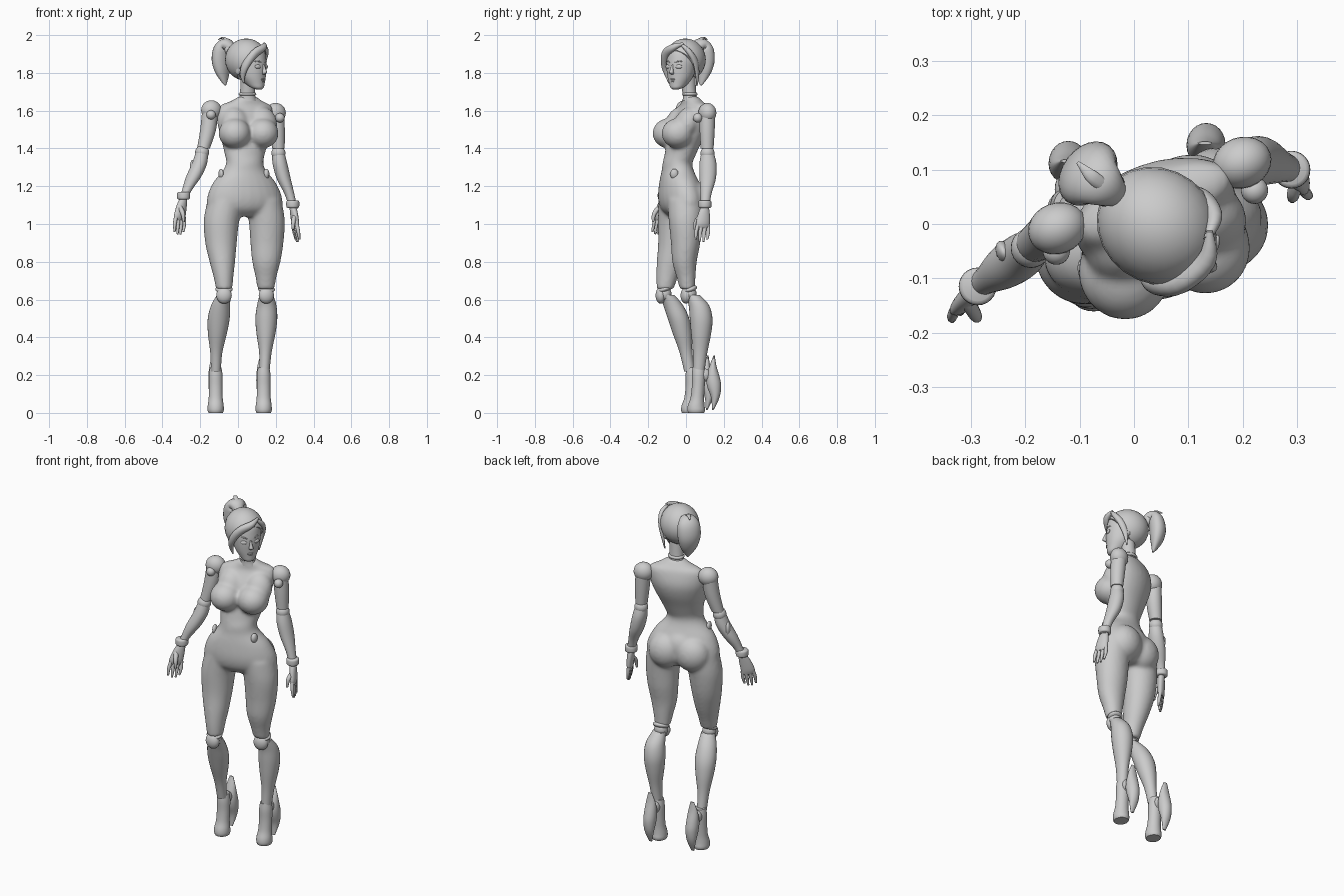
import bpy, bmesh, math
from mathutils import Vector, Matrix

grey = bpy.data.materials.new("plain grey")
grey.diffuse_color = (0.6, 0.6, 0.6, 1)
HEAD = Matrix.Translation((0.045, -0.005, 1.87)) @ Matrix.Rotation(math.radians(53), 4, 'Z')


def spline(rows, n=4):
    """Smoothly interpolate rows of numbers."""
    out = []
    for i in range(len(rows) - 1):
        p0, p1, p2, p3 = (rows[max(0, min(len(rows) - 1, i + k))] for k in (-1, 0, 1, 2))
        for s in range(n):
            t = s / n
            out.append([0.5 * (2 * b + (c - a) * t + (2 * a - 5 * b + 4 * c - d) * t * t
                               + (3 * b - a - 3 * c + d) * t ** 3)
                        for a, b, c, d in zip(p0, p1, p2, p3)])
    return out + [list(rows[-1])]


def loft(bm, rows, turn=0, along=False, sides=24):
    """Skin ellipses (x, y, z, half width, half depth); along tilts them to the path."""
    rows = spline(rows)
    pts = [Vector(r[:3]) for r in rows]
    rings = []
    for i, (x, y, z, a, b) in enumerate(rows):
        q = Matrix.Rotation(math.radians(turn), 3, 'Z')
        if along:
            t = pts[min(i + 1, len(pts) - 1)] - pts[max(i - 1, 0)]
            q = Vector((0, 0, -1)).rotation_difference(t).to_matrix() @ q
        ring = []
        for k in range(sides):
            w = 2 * math.pi * k / sides
            ring.append(bm.verts.new(pts[i] + q @ Vector((max(a, .001) * math.cos(w), max(b, .001) * math.sin(w), 0))))
        rings.append(ring)
    for r0, r1 in zip(rings, rings[1:]):
        for k in range(sides):
            j = (k + 1) % sides
            bm.faces.new((r0[k], r0[j], r1[j], r1[k]))
    bm.faces.new(rings[0])
    bm.faces.new(rings[-1])


def ball(bm, c, r, turn=0, tilt=0):
    r = r if isinstance(r, tuple) else (r, r, r)
    m = (Matrix.Translation(c) @ Matrix.Rotation(math.radians(turn), 4, 'Z')
         @ Matrix.Rotation(math.radians(tilt), 4, 'X') @ Matrix.Diagonal((*r, 1)))
    bmesh.ops.create_uvsphere(bm, u_segments=24, v_segments=14, radius=1, matrix=m)


def finish(bm, name, matrix=None, angle=50):
    bmesh.ops.recalc_face_normals(bm, faces=bm.faces)
    me = bpy.data.meshes.new(name)
    bm.to_mesh(me)
    bm.free()
    me.materials.append(grey)
    ob = bpy.data.objects.new(name, me)
    bpy.context.collection.objects.link(ob)
    if matrix:
        ob.matrix_world = matrix
    me.shade_smooth()
    me.set_sharp_from_angle(angle=math.radians(angle))
    return ob


def loft_part(name, rows, matrix=None, **kw):
    bm = bmesh.new()
    loft(bm, rows, **kw)
    return finish(bm, name, matrix)


def ball_part(name, c, r, turn=0, tilt=0, matrix=None):
    bm = bmesh.new()
    ball(bm, c, r, turn, tilt)
    return finish(bm, name, matrix)


# Body: torso, bust, buttocks and thighs fused into one skin
bm = bmesh.new()
loft(bm, [(.05, .025, 1.675, .048, .038), (.046, .032, 1.65, .09, .048), (.04, .038, 1.622, .148, .06),
          (.037, .022, 1.55, .155, .09), (.037, .006, 1.48, .14, .092), (.036, -.02, 1.4, .118, .082),
          (.036, -.043, 1.33, .1, .076)], turn=21)
loft(bm, [(.036, -.02, 1.4, .11, .075), (.036, -.044, 1.33, .1, .077), (.034, -.044, 1.285, .115, .082),
          (.034, -.036, 1.22, .17, .1), (.035, -.026, 1.14, .204, .114), (.035, -.025, 1.08, .195, .1),
          (.035, -.025, 1.04, .11, .06)], turn=15)
for x, y in ((-.018, -.09), (.13, -.042)):
    ball(bm, (x, y, 1.48), (.085, .088, .08), 21)
    ball(bm, (x + .004, y + .045, 1.535), (.075, .062, .09), 21, -25)
for x, y in ((-.052, .01), (.098, .045)):
    ball(bm, (x, y, 1.125), (.098, .083, .1), 15)
ball(bm, (.02, .02, 1.16), (.1, .07, .09), 15)
loft(bm, [(-.06, -.045, 1.13, .1, .1), (-.087, -.055, 1.02, .095, .094), (-.09, -.065, .9, .084, .083),
          (-.083, -.083, .8, .068, .072), (-.077, -.1, .72, .053, .058), (-.073, -.11, .655, .044, .045)])
loft(bm, [(.13, 0, 1.13, .1, .1), (.152, -.002, 1.02, .096, .09), (.153, -.002, .9, .088, .078),
          (.15, -.008, .8, .075, .065), (.148, 0, .72, .056, .051), (.148, .007, .655, .045, .04)])
body = finish(bm, "body", angle=180)
rm = body.modifiers.new("fuse", 'REMESH')
rm.mode, rm.voxel_size, rm.use_smooth_shade = 'VOXEL', .009, True
sm = body.modifiers.new("soften", 'SMOOTH')
sm.factor, sm.iterations = .5, 12

# Neck and collar ring
loft_part("neck", [(.05, .022, 1.65, .05, .04), (.05, .018, 1.69, .04, .036), (.055, .008, 1.78, .04, .042)])
ball_part("collar", (.05, .02, 1.688), (.047, .041, .016))

# Legs: knee, shin, boot and heel fin
CALVES = {
    "right": [(-.075, -.1, .625, .036, .038), (-.092, -.068, .57, .05, .052), (-.102, -.04, .5, .058, .057),
              (-.109, -.02, .42, .05, .05), (-.115, 0, .32, .032, .034), (-.117, .018, .22, .026, .028)],
    "left": [(.15, .035, .625, .036, .038), (.152, .068, .57, .051, .054), (.15, .08, .5, .058, .06),
             (.148, .08, .42, .05, .053), (.145, .075, .32, .033, .038), (.14, .068, .22, .027, .03)]}
for side, kx, ky, fx, fy, turn in (("right", -.074, -.113, -.118, .022, 0), ("left", .15, .02, .136, .055, 12)):
    loft_part(side + "_shin", CALVES[side])
    ball_part(side + "_knee", (kx, ky, .63), (.038, .036, .04))
    ball_part(side + "_kneecap", (kx, ky - .02, .622), (.041, .028, .044), turn)
    ball_part(side + "_knee_wing", (kx, ky, .655), (.046, .04, .018), turn, 20)
    loft_part(side + "_boot", [(fx, fy + .012, .24, .03, .032), (fx, fy + .012, .2, .036, .036),
                               (fx, fy + .01, .14, .036, .034), (fx, fy + .005, .08, .037, .036),
                               (fx, fy - .001, .04, .042, .044), (fx, fy - .001, .015, .043, .047),
                               (fx, fy - .001, 0, .038, .042)])
    ball_part(side + "_ankle", (fx - .002, fy + .042, .2), (.026, .035, .035))
    loft_part(side + "_heel_fin", [(fx - .005, fy + .094, .305, .012, .003), (fx - .005, fy + .088, .25, .028, .018),
                                   (fx - .004, fy + .088, .19, .035, .035), (fx - .003, fy + .094, .14, .035, .037),
                                   (fx - .003, fy + .1, .08, .027, .022), (fx - .003, fy + .087, .015, .01, .004)])

# Arms: shoulder, upper arm, elbow, forearm, cuff and hand
ARMS = {
    "right": dict(
        cap=(-.141, -.008, 1.602), knob=(-.143, -.05, 1.578), plate=(-.24, -.052, 1.3),
        upper=[(-.147, -.01, 1.61, .042, .042), (-.158, -.02, 1.5, .042, .042), (-.183, -.036, 1.4, .034, .034)],
        elbow=(-.19, -.044, 1.38),
        fore=[(-.19, -.045, 1.385, .032, .032), (-.204, -.057, 1.32, .04, .042), (-.235, -.078, 1.25, .04, .04),
              (-.27, -.102, 1.18, .026, .026), (-.29, -.116, 1.13, .022, .022)],
        cuff=(-.288, -.115, 1.15), palm=(-.308, -.14, 1.045), tip=(-.312, -.158, .938), spread=(-.014, -.012),
        thumb=(.02, -.035)),
    "left": dict(
        cap=(.199, .113, 1.588), knob=(.222, .062, 1.562), plate=(.245, .125, 1.3),
        upper=[(.2, .113, 1.6, .042, .042), (.208, .112, 1.5, .04, .04), (.214, .112, 1.4, .033, .034)],
        elbow=(.214, .114, 1.375),
        fore=[(.214, .114, 1.38, .032, .032), (.222, .116, 1.32, .039, .045), (.242, .115, 1.24, .037, .043),
              (.272, .106, 1.16, .026, .029), (.294, .1, 1.08, .021, .022)],
        cuff=(.29, .1, 1.105), palm=(.303, .09, 1.005), tip=(.315, .082, .898), spread=(.006, -.018),
        thumb=(-.012, -.045))}
for side, a in ARMS.items():
    ball_part(side + "_shoulder", a["cap"], (.055, .047, .053), 20)
    ball_part(side + "_shoulder_knob", a["knob"], .025)
    loft_part(side + "_upper_arm", a["upper"])
    ball_part(side + "_elbow", a["elbow"], .037)
    loft_part(side + "_forearm", a["fore"])
    ball_part(side + "_forearm_plate", a["plate"], (.014, .022, .04), 20)
    cx, cy, cz = a["cuff"]
    loft_part(side + "_cuff", [(cx, cy, cz + .02, .027, .027), (cx, cy, cz + .013, .034, .034),
                               (cx, cy, cz - .013, .034, .034), (cx, cy, cz - .02, .027, .027)])
    P, T, (sx, sy) = Vector(a["palm"]), Vector(a["tip"]), a["spread"]
    turn = math.degrees(math.atan2(sy, sx))
    loft_part(side + "_palm", [(cx, cy, cz - .01, .02, .018), (*((Vector(a["cuff"]) + P) / 2), .032, .019),
                               (*P, .038, .018), (*(P - Vector((0, 0, .025))), .034, .012)], turn=turn)
    for i in range(4):
        k = i - 1.5
        o = Vector((sx, sy, 0)) * k
        drop = Vector((0, 0, .02 - .012 * (1.5 - abs(k))))
        s, e = P + o + Vector((0, 0, -.01)), T + o * 1.1 + drop
        loft_part(f"{side}_finger_{i + 1}", [(*s, .0105, .0105), (*(s.lerp(e, .5) + o * .15), .0095, .0095),
                                            (*e, .005, .005)], along=True, sides=10)
    tx, ty = a["thumb"]
    loft_part(side + "_thumb", [(P.x, P.y, P.z + .045, .014, .014), (P.x + tx * .8, P.y + ty * .8, P.z + .01, .012, .012),
                                (P.x + tx, P.y + ty, P.z - .035, .006, .006)], along=True, sides=10)

# Oval hip plates
ball_part("right_hip_plate", (-.09, -.088, 1.265), (.013, .024, .027), 15)
ball_part("left_hip_plate", (.15, -.062, 1.265), (.016, .022, .027), 0)

# Face, in the turned frame of the head
loft_part("face", [(0, -.083, -.158, .014, .012), (0, -.072, -.148, .034, .034), (0, -.056, -.125, .05, .053),
                   (0, -.042, -.09, .067, .07), (0, -.032, -.045, .077, .083), (0, -.022, 0, .083, .09),
                   (0, -.016, .05, .075, .082), (0, -.01, .085, .04, .04)], matrix=HEAD)
loft_part("nose", [(0, -.112, -.025, .005, .005), (0, -.116, -.05, .008, .011), (0, -.12, -.068, .012, .013),
                   (0, -.11, -.078, .008, .008)], matrix=HEAD, sides=12)
bm = bmesh.new()
ball(bm, (0, -.105, -.104), (.019, .009, .006))
ball(bm, (0, -.103, -.114), (.015, .009, .006))
finish(bm, "lips", HEAD)
for n, s in (("right", -1), ("left", 1)):
    ball_part(n + "_eye", (s * .036, -.103, -.037), (.019, .008, .011), s * 20, matrix=HEAD)
    loft_part(n + "_eyebrow", [(s * .016, -.11, -.016, .003, .003), (s * .038, -.102, -.007, .004, .004),
                               (s * .06, -.083, -.014, .002, .002)], HEAD, along=True, sides=8)
    ball_part(n + "_ear", (s * .08, -.002, -.05), (.012, .022, .032), s * 20, matrix=HEAD)

# Hair: cap with the face opening cut away, fringe, side locks and ponytail
bm = bmesh.new()
ball(bm, (0, .002, 0), (.105, .116, .112))
bmesh.ops.bisect_plane(bm, geom=bm.verts[:] + bm.edges[:] + bm.faces[:], plane_co=(0, -.105, .055),
                       plane_no=(0, -.155, -.125), clear_outer=True)
bmesh.ops.holes_fill(bm, edges=[e for e in bm.edges if e.is_boundary])
finish(bm, "hair_cap", HEAD)
loft_part("fringe", [(.05, -.08, .085, .006, .006), (.005, -.108, .066, .018, .018), (-.055, -.095, .032, .024, .02),
                     (-.088, -.06, -.03, .018, .022), (-.086, -.04, -.085, .012, .014), (-.076, -.04, -.125, .003, .003)],
          HEAD, along=True)
loft_part("left_lock", [(.035, -.085, .083, .006, .006), (.075, -.073, .048, .014, .014), (.095, -.04, -.005, .012, .018),
                        (.092, -.015, -.07, .009, .014), (.082, -.005, -.14, .003, .003)], HEAD, along=True)
ball_part("hair_tie", (0, .112, .055), (.034, .022, .034), matrix=HEAD)
loft_part("ponytail", [(0, .1, .055, .025, .025), (0, .13, .08, .045, .032), (0, .155, .058, .062, .042),
                       (0, .165, .0, .064, .045), (0, .16, -.055, .052, .036), (0, .15, -.1, .03, .02),
                       (0, .14, -.135, .006, .005)], HEAD, along=True)
loft_part("loose_strand", [(.0, .12, .1, .012, .006), (0, .155, .116, .012, .005), (.005, .19, .106, .003, .002)],
          HEAD, along=True, sides=10)
